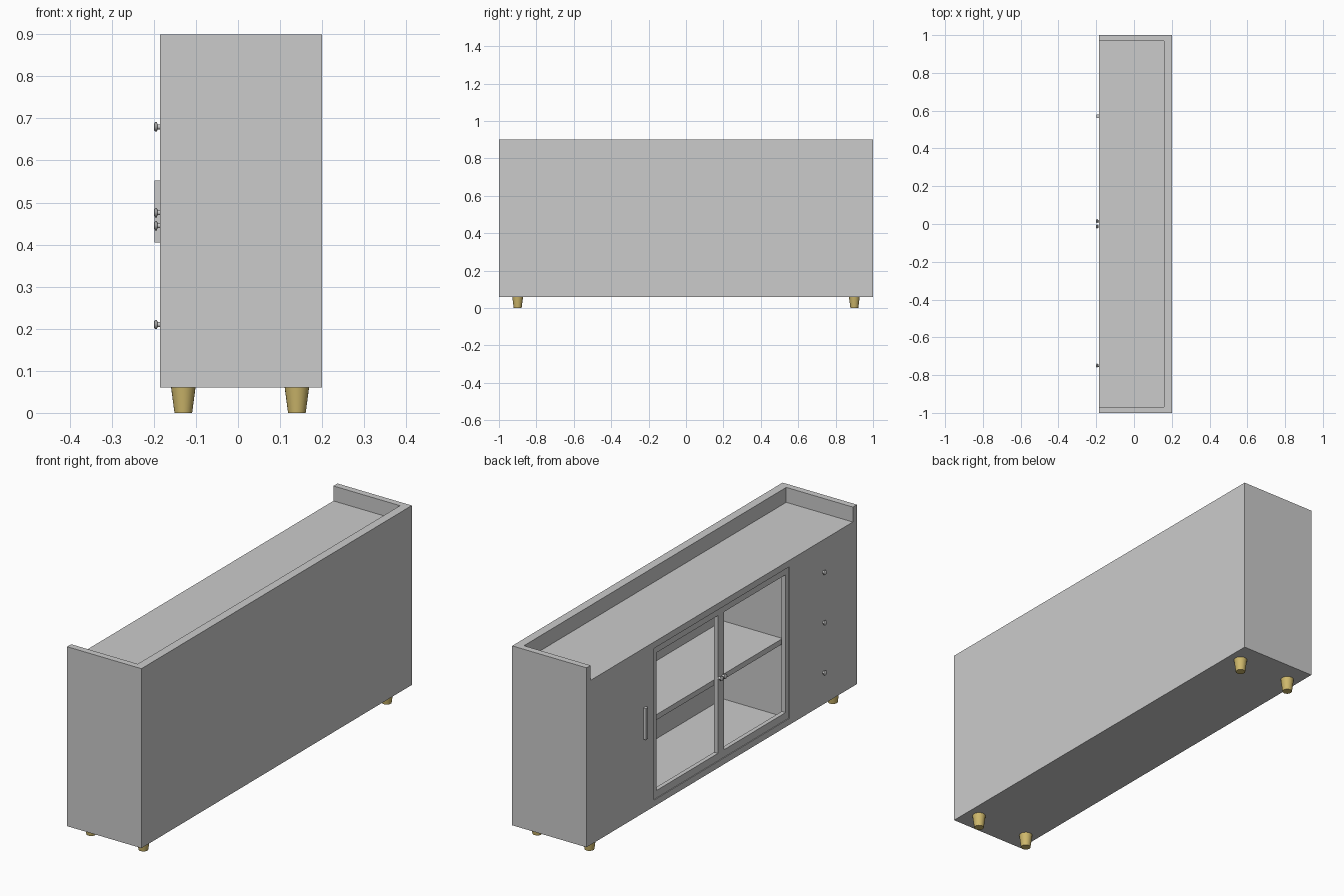
import bpy, bmesh, math
from mathutils import Matrix, Vector

cube = bpy.data.objects.get("Cube")
if cube:
    bpy.data.objects.remove(cube, do_unlink=True)


def material(name, rgb):
    m = bpy.data.materials.new(name)
    m.use_nodes = True
    colour = (*rgb, 1)
    m.diffuse_color = colour
    m.node_tree.nodes["Principled BSDF"].inputs["Base Color"].default_value = colour
    return m


GREY = material("light_grey", (0.6, 0.6, 0.6))
BRASS = material("brass", (0.62, 0.48, 0.15))


def finish(name, bm, mat):
    bmesh.ops.recalc_face_normals(bm, faces=bm.faces)
    mesh = bpy.data.meshes.new(name)
    bm.to_mesh(mesh)
    bm.free()
    mesh.materials.append(mat)
    obj = bpy.data.objects.new(name, mesh)
    bpy.context.collection.objects.link(obj)
    return obj


def boxes(name, extents, mat=GREY):
    """One object from boxes given as (x range, y range, z range)."""
    bm = bmesh.new()
    for ranges in extents:
        size = Vector([b - a for a, b in ranges])
        mid = Vector([(a + b) / 2 for a, b in ranges])
        bmesh.ops.create_cube(bm, size=1, matrix=Matrix.Translation(mid) @ Matrix.Diagonal((*size, 1)))
    return finish(name, bm, mat)


def lathe(name, profile, matrix, mat, sides):
    """Spin a (radius, height) profile round local z."""
    bm = bmesh.new()
    rings = []
    for r, h in profile:
        rings.append([bm.verts.new(matrix @ Vector((r * math.cos(a), r * math.sin(a), h)))
                      for a in (math.tau * i / sides for i in range(sides))])
    for low, high in zip(rings, rings[1:]):
        for i in range(sides):
            j = (i + 1) % sides
            bm.faces.new((low[i], low[j], high[j], high[i]))
    bm.faces.new(rings[0])
    bm.faces.new(rings[-1])
    obj = finish(name, bm, mat)
    bpy.ops.object.select_all(action="DESELECT")
    obj.select_set(True)
    bpy.context.view_layer.objects.active = obj
    bpy.ops.object.shade_smooth_by_angle(angle=math.radians(40))


# Main levels: the doors face -x
FRONT, INNER_BACK, BACK = -0.185, 0.16, 0.2
BASE, FLOOR, CEILING, TOP, RIM = 0.06, 0.09, 0.8, 0.83, 0.9
SIDE, BAY, DOOR = 0.97, 0.5, 0.02

# Carcass: raised rim on three edges, sunken top open at the front
for name, s in (("left_end_panel", -1), ("right_end_panel", 1)):
    boxes(name, [((FRONT, BACK), sorted((s * SIDE, s)), (BASE, RIM))])
boxes("back_panel", [((INNER_BACK, BACK), (-SIDE, SIDE), (BASE, RIM))])
boxes("top_board", [((FRONT, INNER_BACK), (-SIDE, SIDE), (CEILING, TOP))])
boxes("floor_board", [((FRONT, INNER_BACK), (-SIDE, SIDE), (BASE, FLOOR))])
for name, s in (("drawer_partition", -1), ("cupboard_partition", 1)):
    boxes(name, [((FRONT + DOOR, INNER_BACK), sorted((s * BAY, s * (BAY + DOOR))), (FLOOR, CEILING))])
boxes("middle_shelf", [((FRONT + 0.035, INNER_BACK), (-BAY, BAY), (0.43, 0.455))])

# Flush solid fronts on both outer bays
boxes("cupboard_door", [((FRONT, FRONT + DOOR), (BAY, SIDE), (FLOOR, CEILING))])
step = (CEILING - FLOOR) / 3
for i in range(3):
    low = FLOOR + i * step
    boxes(f"drawer_front_{i + 1}", [((FRONT, FRONT + DOOR), (-SIDE, -BAY), (low, low + step))])

# Open framed doors, set slightly back
RECESS = FRONT + 0.004
depth = (RECESS, RECESS + DOOR)
for name, s in (("left_framed_door", 1), ("right_framed_door", -1)):
    span = sorted((0, s * BAY))
    inner, outer = s * 0.022, s * 0.478
    gap = sorted((inner, outer))
    boxes(name, [
        (depth, sorted((0, inner)), (FLOOR, CEILING)),
        (depth, sorted((outer, s * BAY)), (FLOOR, CEILING)),
        (depth, gap, (FLOOR, 0.125)),
        (depth, gap, (0.77, CEILING)),
    ])

# Handle and knobs
boxes("cupboard_handle", [((-0.198, FRONT), (0.562, 0.58), (0.405, 0.552))])
KNOB = [(0.006, -0.005), (0.006, 0.006), (0.011, 0.008), (0.011, 0.012), (0.007, 0.015)]
aim = Matrix.Rotation(-math.pi / 2, 4, "Y")
spots = [(-0.75, z) for z in (0.21, 0.445, 0.68)] + [(y, 0.476) for y in (0.015, -0.013)]
for i, (y, z) in enumerate(spots):
    lathe(f"knob_{i + 1}", KNOB, Matrix.Translation((FRONT, y, z)) @ aim, GREY, 16)

# Tapered feet
for i, x in enumerate((-0.13, 0.14)):
    for j, y in enumerate((-0.9, 0.9)):
        lathe(f"foot_{2 * i + j + 1}", [(0.021, 0), (0.029, BASE)], Matrix.Translation((x, y, 0)), BRASS, 24)
